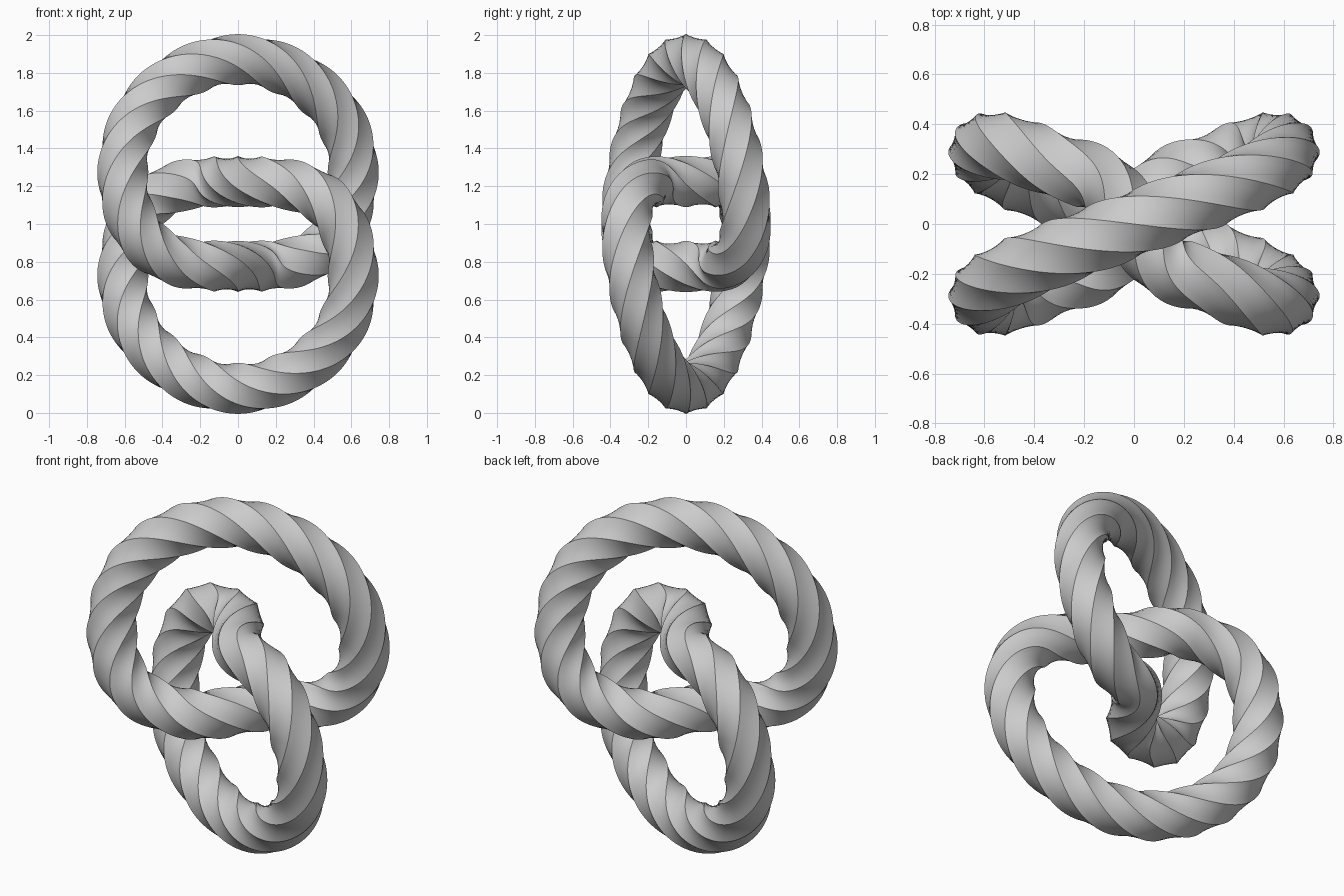
import bpy, bmesh
from math import sin, cos, pi, radians, exp
from mathutils import Vector

if "Cube" in bpy.data.objects:
    bpy.data.objects.remove(bpy.data.objects["Cube"])

SIDES, SUB = 6, 4          # ridges of the rope, divisions per flat
TURNS, STEPS = 3, 280      # full twists and rings along the loop
RIDGE = 0.135              # radius at the ridges


def path(t):
    """Centre line of the upper loop: round on top, flat with an S bend below."""
    c, s = cos(t), sin(t)
    x = 0.61 * c
    y = c * (0.29 - 0.115 * s + 0.055 * s * s)
    if s < 0:
        u = x / 0.13
        y += 0.07 * u * exp(0.5 - 0.5 * u * u)
    z = 1.27 + 0.5475 * s + 0.0525 * s * s + 0.09 * c * c * s * (1 - s)
    return Vector((x, y, z))


def section_radius(a):
    """Slightly bulged polygon section."""
    half = pi / SIDES
    local = (a % (2 * half)) - half
    flat = RIDGE * cos(half) / cos(local)
    return 0.75 * flat + 0.25 * RIDGE


def twisted_loop(name, flip):
    # sample the closed path, starting at its top
    pts = [path(pi / 2 + 2 * pi * i / STEPS) for i in range(STEPS)]
    if flip:
        pts = [Vector((p.x, -p.y, 2 - p.z)) for p in pts]
    lens = [0.0]
    for i in range(STEPS):
        lens.append(lens[-1] + (pts[(i + 1) % STEPS] - pts[i]).length)

    # sweep the twisting section along it
    bm = bmesh.new()
    rings = []
    count = SIDES * SUB
    centre = sum(pts, Vector()) / STEPS
    for i, p in enumerate(pts):
        tan = (pts[(i + 1) % STEPS] - pts[i - 1]).normalized()
        out = p - centre
        out = (out - tan * out.dot(tan)).normalized()
        side = tan.cross(out)
        twist = 2 * pi * TURNS * lens[i] / lens[-1]
        ring = []
        for k in range(count):
            a = 2 * pi * k / count
            r = section_radius(a)
            ring.append(bm.verts.new(p + r * (out * cos(a + twist) + side * sin(a + twist))))
        rings.append(ring)
    for i in range(STEPS):
        r0, r1 = rings[i], rings[(i + 1) % STEPS]
        for k in range(count):
            n = (k + 1) % count
            bm.faces.new((r0[k], r0[n], r1[n], r1[k]))
    bmesh.ops.recalc_face_normals(bm, faces=bm.faces)

    mesh = bpy.data.meshes.new(name)
    bm.to_mesh(mesh)
    bm.free()
    obj = bpy.data.objects.new(name, mesh)
    bpy.context.collection.objects.link(obj)
    bpy.ops.object.select_all(action='DESELECT')
    obj.select_set(True)
    bpy.context.view_layer.objects.active = obj
    bpy.ops.object.shade_smooth_by_angle(angle=radians(30))
    return obj


# the two linked rope loops
twisted_loop("upper_loop", False)
twisted_loop("lower_loop", True)
